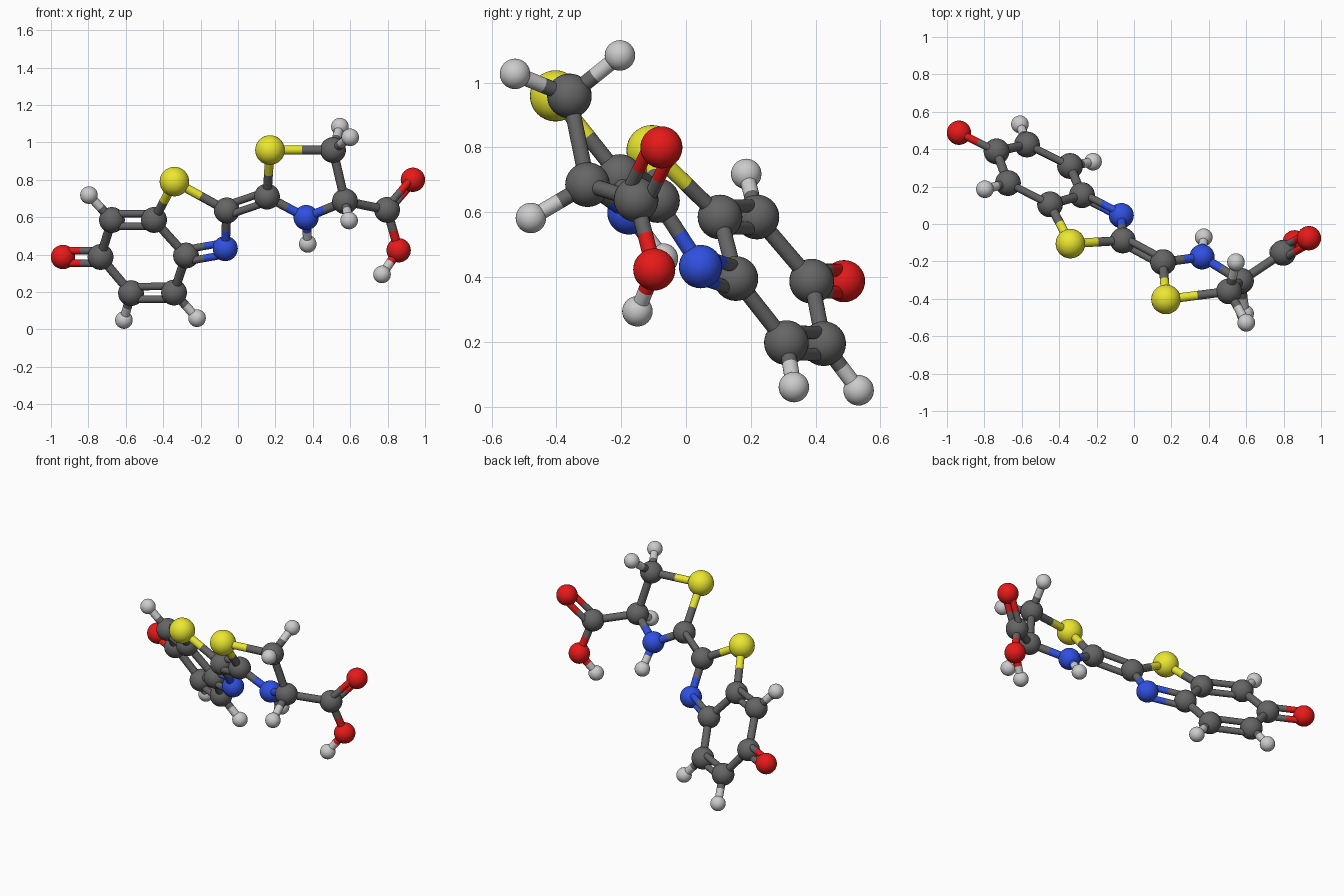
import bpy
from mathutils import Vector

if "Cube" in bpy.data.objects:
    bpy.data.objects.remove(bpy.data.objects["Cube"])

# element: (name, ball radius, colour)
KINDS = {
    "C": ("carbon", 0.069, (0.13, 0.13, 0.13, 1)),
    "H": ("hydrogen", 0.047, (0.55, 0.55, 0.55, 1)),
    "O": ("oxygen", 0.065, (0.80, 0.01, 0.01, 1)),
    "N": ("nitrogen", 0.067, (0.03, 0.08, 0.75, 1)),
    "S": ("sulfur", 0.079, (0.83, 0.80, 0.03, 1)),
}
MATS = {}
for key, (label, _, colour) in KINDS.items():
    MATS[key] = bpy.data.materials.new(label + "_colour")
    MATS[key].diffuse_color = colour

# atom centres; the first letter is the element
ATOMS = {
    # six-sided ring with its oxygen and hydrogens
    "O1": (-.936, .488, .387), "C1": (-.735, .388, .387),
    "C2": (-.674, .219, .585), "H2": (-.797, .186, .718),
    "C3": (-.449, .105, .585), "C4": (-.278, .154, .395),
    "C5": (-.342, .310, .197), "H5": (-.219, .333, .060),
    "C6": (-.572, .425, .194), "H6": (-.610, .533, .050),
    # fused five-sided ring
    "S1": (-.340, -.105, .790), "N1": (-.068, .045, .432), "C7": (-.060, -.088, .636),
    # second five-sided ring
    "C8": (.155, -.204, .710), "S2": (.171, -.403, .959),
    "C9": (.508, -.360, .959), "C10": (.572, -.304, .685),
    "N2": (.364, -.176, .598), "H3": (.373, -.071, .457),
    "H9": (.545, -.204, 1.084), "H8": (.600, -.528, 1.027), "H10": (.594, -.479, .582),
    # acid end
    "C11": (.797, -.154, .639), "O2": (.935, -.076, .800),
    "O3": (.859, -.098, .423), "H11": (.770, -.150, .294),
}
SINGLE = """C1-C2 C2-H2 C3-S1 C3-C4 C4-C5 C5-H5 C6-H6 C6-C1 S1-C7 N1-C7 C8-S2 S2-C9
C9-C10 C10-N2 N2-C8 N2-H3 C9-H9 C9-H8 C10-H10 C10-C11 C11-O3 O3-H11""".split()
DOUBLE = "C1-O1 C2-C3 C5-C6 C4-N1 C7-C8 C11-O2".split()


def finish(name, key):
    obj = bpy.context.object
    obj.name = name
    obj.data.materials.append(MATS[key])
    bpy.ops.object.shade_smooth_by_angle()


def rod(name, a, b, radius, key):
    d = b - a
    bpy.ops.mesh.primitive_cylinder_add(vertices=24, radius=radius, depth=d.length, location=(a + b) / 2,
                                        rotation=d.to_track_quat("Z", "Y").to_euler())
    finish(name, key)


def bond(pair, radius, spread):
    # each half of a bond takes the colour of its own atom
    p, q = pair.split("-")
    a, b = Vector(ATOMS[p]), Vector(ATOMS[q])
    side = (b - a).cross(Vector((1, 0, 0))).normalized()
    for s in ((-1, 1) if spread else (0,)):
        off = side * spread * s
        mid = (a + b) / 2 + off
        rod("bond_half_" + p, a + off, mid, radius, p[0])
        rod("bond_half_" + q, mid, b + off, radius, q[0])


# balls
for name, pos in ATOMS.items():
    label, radius, _ = KINDS[name[0]]
    bpy.ops.mesh.primitive_uv_sphere_add(segments=32, ring_count=16, radius=radius, location=pos)
    finish(label + "_ball", name[0])

# sticks
for pair in SINGLE:
    bond(pair, 0.024, 0)
for pair in DOUBLE:
    bond(pair, 0.020, 0.034)

for m in bpy.data.materials:
    if m.users and not m.is_grease_pencil:
        m.use_nodes = True
        m.node_tree.nodes["Principled BSDF"].inputs["Base Color"].default_value = m.diffuse_color
